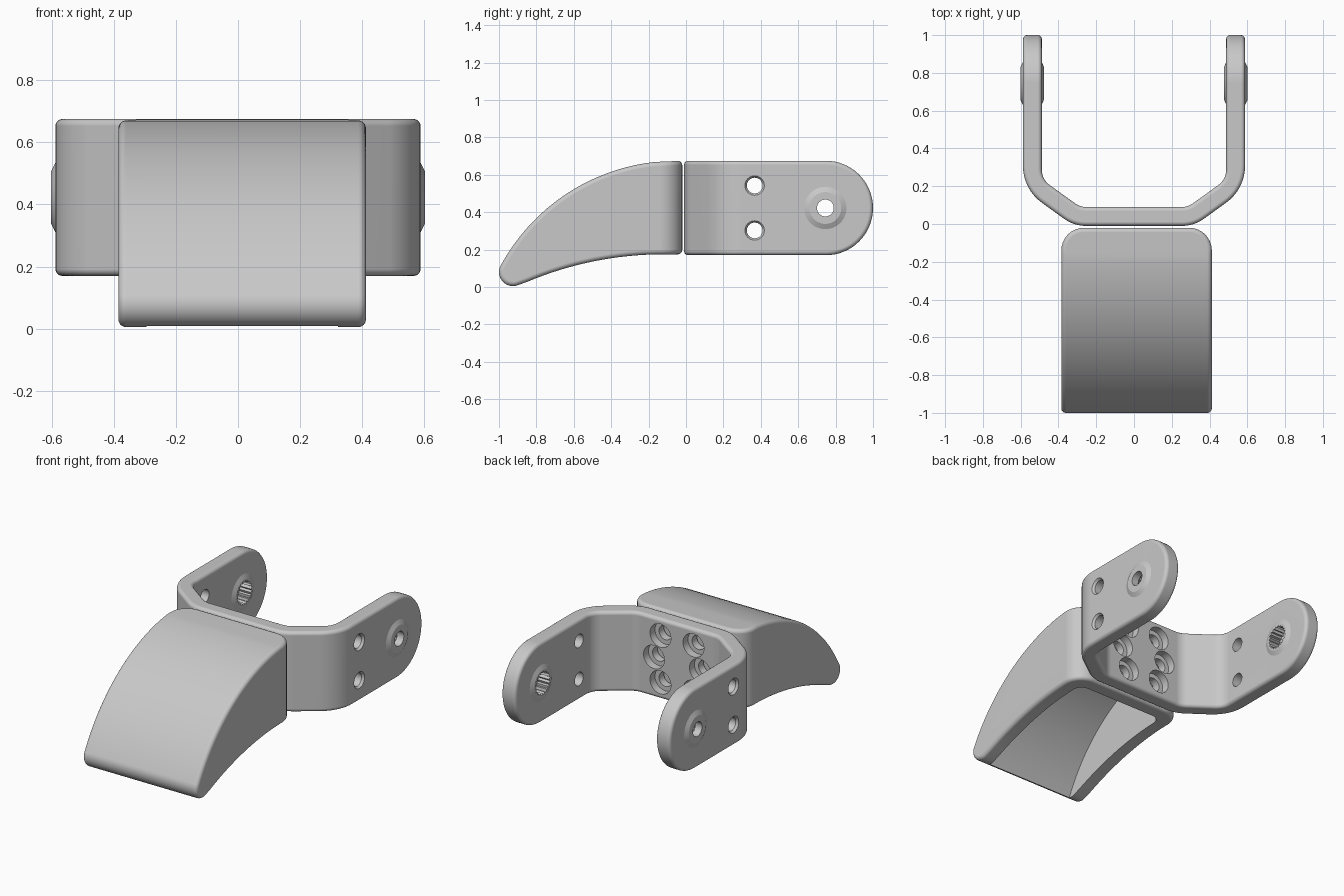
import bpy, bmesh
from math import sin, cos, pi, radians
from mathutils import Vector

if "Cube" in bpy.data.objects:
    bpy.data.objects.remove(bpy.data.objects["Cube"])

grey = bpy.data.materials.new("light grey")
grey.use_nodes = True
grey.diffuse_color = (0.58, 0.58, 0.58, 1)
grey.node_tree.nodes["Principled BSDF"].inputs["Base Color"].default_value = grey.diffuse_color


def make_object(name, bm):
    bmesh.ops.recalc_face_normals(bm, faces=bm.faces)
    mesh = bpy.data.meshes.new(name)
    bm.to_mesh(mesh)
    bm.free()
    mesh.materials.append(grey)
    obj = bpy.data.objects.new(name, mesh)
    bpy.context.collection.objects.link(obj)
    return obj


def prism(name, pts, axis, lo, hi):
    """Extrude a flat outline: (y, z) points along X, or (x, y) points along Z."""
    bm = bmesh.new()
    place = (lambda p, w: (w, *p)) if axis == "X" else (lambda p, w: (*p, w))
    rings = [[bm.verts.new(place(p, w)) for p in pts] for w in (lo, hi)]
    for ring in rings:
        bm.faces.new(ring)
    for i in range(len(pts)):
        bm.faces.new((rings[0][i - 1], rings[0][i], rings[1][i], rings[1][i - 1]))
    return make_object(name, bm)


def turned(name, rings, axis, a, b, n=32, tooth=1.0):
    """Solid of rings (radius, position) about the X or Y axis; tooth scales every other point."""
    bm = bmesh.new()
    loops = []
    for r, t in rings:
        loop = []
        for i in range(n):
            k = r * (tooth if i % 2 else 1)
            u, v = a + k * cos(2 * pi * i / n), b + k * sin(2 * pi * i / n)
            loop.append(bm.verts.new((t, u, v) if axis == "X" else (u, t, v)))
        loops.append(loop)
    for p, q in zip(loops, loops[1:]):
        for i in range(n):
            bm.faces.new((p[i - 1], p[i], q[i], q[i - 1]))
    bm.faces.new(loops[0])
    bm.faces.new(loops[-1])
    return make_object(name, bm)


def arc(cx, cy, r, start, end, n):
    angles = [radians(start + (end - start) * i / n) for i in range(n + 1)]
    return [(cx + r * cos(t), cy + r * sin(t)) for t in angles]


def rounded(corners, n=8):
    """Outline from (x, y, radius) corners, each filleted with a true arc."""
    pts = []
    for i, (x, y, r) in enumerate(corners):
        p = Vector((x, y))
        if r == 0:
            pts.append((x, y))
            continue
        d0 = (Vector(corners[i - 1][:2]) - p).normalized()
        d1 = (Vector(corners[(i + 1) % len(corners)][:2]) - p).normalized()
        half = d0.angle(d1) / 2
        centre = p + (d0 + d1).normalized() * (r / sin(half))
        reach = r * cos(half) / sin(half)
        s, e = p + d0 * reach - centre, p + d1 * reach - centre
        whole = s.angle(e)
        for k in range(n + 1):
            t = k / n
            v = (s * sin((1 - t) * whole) + e * sin(t * whole)) / sin(whole)
            pts.append(tuple(centre + v))
    return pts


def boolean(obj, tool, operation):
    tool.hide_render = True
    mod = obj.modifiers.new(operation, "BOOLEAN")
    mod.operation, mod.object, mod.solver = operation, tool, "EXACT"
    return tool


def bevel(obj, width):
    mod = obj.modifiers.new("edges", "BEVEL")
    mod.width, mod.segments = width, 6
    mod.limit_method, mod.angle_limit = "ANGLE", radians(40)
    mod.use_clamp_overlap = False


def bake(obj, tools):
    """Replace the mesh by its modified result and drop the cutters."""
    deps = bpy.context.evaluated_depsgraph_get()
    mesh = bpy.data.meshes.new_from_object(obj.evaluated_get(deps))
    obj.modifiers.clear()
    obj.data = mesh
    for tool in tools:
        bpy.data.objects.remove(tool)


def smooth(obj):
    bpy.ops.object.select_all(action="DESELECT")
    obj.select_set(True)
    bpy.context.view_layer.objects.active = obj
    bpy.ops.object.shade_smooth_by_angle(angle=radians(20))
    obj.modifiers.new("normals", "WEIGHTED_NORMAL").keep_sharp = True


MID_Z, HALF_Z, PIVOT_Y = 0.4225, 0.2525, 0.745

# U-shaped bracket: bent strip, trimmed to rounded arm ends
outer = [(0.588, 1.1, 0), (0.588, 0.185, 0.24), (0.318, -0.01, 0.2)]
inner = [(0.285, 0.09, 0.1), (0.488, 0.236, 0.1), (0.488, 1.1, 0)]
flip = lambda side: [(-x, y, r) for x, y, r in reversed(side)]
bracket = prism("bracket", rounded(outer + flip(outer) + flip(inner) + inner), "Z", 0, 0.9)
side = arc(PIVOT_Y + 0.0025, MID_Z, HALF_Z, -90, 90, 32)
side += [(-0.2, MID_Z + HALF_Z), (-0.2, MID_Z - HALF_Z)]
tools = [boolean(bracket, prism("arm_outline", side, "X", -1, 1), "INTERSECT")]
bevel(bracket, 0.022)

# Pivot bosses with a toothed socket inside, and two screw holes per arm
for s in (-1, 1):
    boss = [(0.085, 0.476), (0.115, 0.489), (0.115, 0.587), (0.085, 0.602)]
    tools.append(boolean(bracket, turned("boss", [(r, s * t) for r, t in boss],
                                         "X", PIVOT_Y, MID_Z, 48), "UNION"))
for s in (-1, 1):
    tools.append(boolean(bracket, turned("bore", [(0.045, s * 0.45), (0.045, s * 0.65)],
                                         "X", PIVOT_Y, MID_Z), "DIFFERENCE"))
    tools.append(boolean(bracket, turned("socket", [(0.064, s * 0.45), (0.064, s * 0.555)],
                                         "X", PIVOT_Y, MID_Z, 40, 1.18), "DIFFERENCE"))
    hole = [(0.042, 0.45), (0.042, 0.574), (0.052, 0.588), (0.052, 0.61)]
    for dz in (-0.12, 0.12):
        tools.append(boolean(bracket, turned("screw_hole", [(r, s * t) for r, t in hole],
                                             "X", 0.367, MID_Z + dz), "DIFFERENCE"))

# Six counterbored holes through the cross plate
bore = [(0.073, 0.15), (0.073, 0.04), (0.045, 0.04), (0.045, -0.05)]
for s in (-1, 1):
    for x, dz in ((0.115, 0.147), (0.16, 0), (0.115, -0.147)):
        tools.append(boolean(bracket, turned("plate_hole", bore, "Y", s * x, MID_Z + dz), "DIFFERENCE"))
bake(bracket, tools)
smooth(bracket)

# Curved finger: side outline trimmed by a plan with rounded back corners
LEFT, RIGHT, BACK = 0.412, -0.385, -0.02
TOP = (-0.05, -0.395)


def plan(inset, radius):
    l, r, b = LEFT - inset, RIGHT + inset, BACK - inset
    return rounded([(r, -1.3, 0), (l, -1.3, 0), (l, b, radius), (r, b, radius)])


outline = [(0.1, 0.68)] + arc(*TOP, 1.07, 96.2, 151.5, 26)
outline += arc(-0.925, 0.08, 0.075, 151.5, 294.3, 14)[1:]
outline += arc(-0.12, -1.705, 1.88, 114.3, 91.4, 16)[1:] + [(0.1, 0.175)]
finger = prism("finger", outline, "X", -0.7, 0.7)
tools = [boolean(finger, prism("finger_plan", plan(0, 0.12), "Z", -0.5, 1), "INTERSECT")]
bevel(finger, 0.024)
bake(finger, tools)

# Hollow underside of the finger
hollow = arc(*TOP, 0.982, 80, 158, 32) + [(0.12, -0.1)]
cavity = prism("cavity", hollow, "X", -0.7, 0.7)
bake(cavity, [boolean(cavity, prism("cavity_plan", plan(0.09, 0.06), "Z", -0.5, 1), "INTERSECT")])
bake(finger, [boolean(finger, cavity, "DIFFERENCE")])
smooth(finger)
